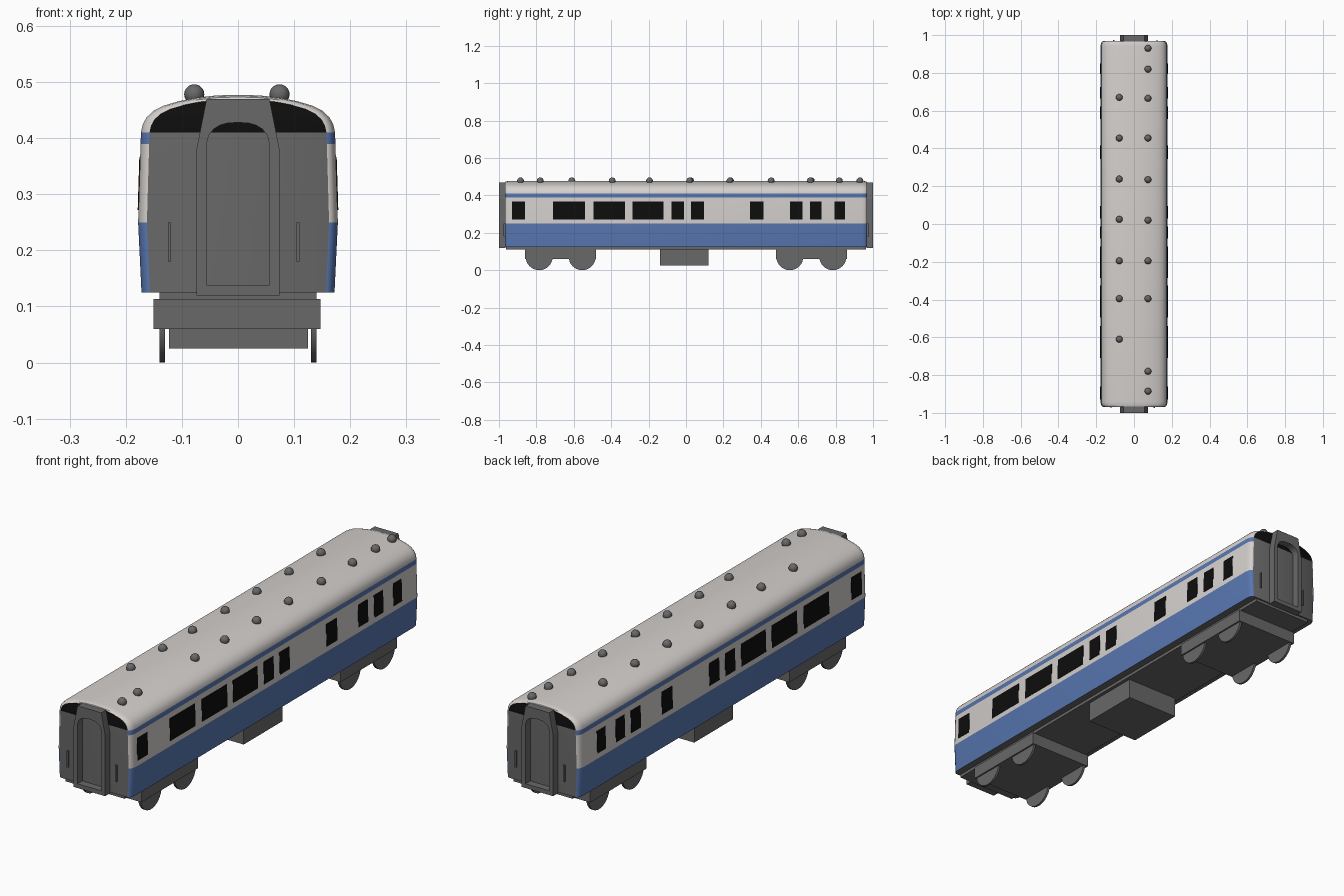
import bpy, bmesh, math
from mathutils import Matrix

if "Cube" in bpy.data.objects:
    bpy.data.objects.remove(bpy.data.objects["Cube"])


def material(name, r, g, b):
    m = bpy.data.materials.new(name)
    m.diffuse_color = (r, g, b, 1)
    m.use_nodes = True
    m.node_tree.nodes["Principled BSDF"].inputs["Base Color"].default_value = m.diffuse_color
    return m


WHITE = material("warm white", 0.66, 0.63, 0.61)
BLUE = material("blue", 0.095, 0.18, 0.43)
GREY = material("dark grey", 0.14, 0.14, 0.14)
BLACK = material("black", 0.004, 0.004, 0.004)


def finish(name, bm, mats, smooth=False):
    bmesh.ops.recalc_face_normals(bm, faces=bm.faces)
    me = bpy.data.meshes.new(name)
    bm.to_mesh(me)
    bm.free()
    for m in mats:
        me.materials.append(m)
    ob = bpy.data.objects.new(name, me)
    bpy.context.collection.objects.link(ob)
    if smooth:
        bpy.context.view_layer.objects.active = ob
        ob.select_set(True)
        bpy.ops.object.shade_smooth_by_angle(angle=math.radians(35))
        ob.select_set(False)
    return ob


def add_box(bm, x0, x1, y0, y1, z0, z1):
    mat = Matrix.Translation(((x0 + x1) / 2, (y0 + y1) / 2, (z0 + z1) / 2))
    mat = mat @ Matrix.Diagonal((x1 - x0, y1 - y0, z1 - z0, 1))
    bmesh.ops.create_cube(bm, size=1, matrix=mat)


def box(name, *dims, mat=GREY):
    bm = bmesh.new()
    add_box(bm, *dims)
    return finish(name, bm, [mat])


# Carriage body: half profile mirrored and lofted along y with rounded ends
HALF = [(0.172, 0.125), (0.178, 0.25), (0.1736, 0.39), (0.173, 0.41),
        (0.170, 0.424), (0.163, 0.437), (0.150, 0.449), (0.132, 0.458),
        (0.105, 0.466), (0.075, 0.472), (0.040, 0.476), (0.012, 0.477)]
END = [(0.968, 0.912, 0.008), (0.965, 0.95, 0.004),
       (0.957, 0.98, 0.0015), (0.942, 1.0, 0.0)]
stations = [(-y, s, d) for y, s, d in END] + [(y, s, d) for y, s, d in END[::-1]]
n = len(HALF)
bm = bmesh.new()
rings = []
for y, s, drop in stations:
    right, left = [], []
    for x, z in HALF:
        zz = z - drop * max(0, (z - 0.41) / 0.067)
        right.append(bm.verts.new((x * s, y, zz)))
        left.append(bm.verts.new((-x * s, y, zz)))
    rings.append(right + left[::-1])
for a, b in zip(rings, rings[1:]):
    for i in range(2 * n):
        j = (i + 1) % (2 * n)
        f = bm.faces.new((a[i], a[j], b[j], b[i]))
        k = min(i, 2 * n - 2 - i)          # band number counted up from the sill
        f.material_index = 2 if i == 2 * n - 1 else 1 if k in (0, 2) else 0
for ring in (rings[0], rings[-1]):         # end walls, black above the waist
    for i in range(n - 1):
        f = bm.faces.new((ring[i], ring[i + 1], ring[2 * n - 2 - i], ring[2 * n - 1 - i]))
        f.material_index = 3 if i >= 3 else 2
finish("carriage_body", bm, [WHITE, BLUE, GREY, BLACK], True)

# Windows: thin plates following the slope of both side walls
WINDOWS = [(-0.93, -0.86), (-0.71, -0.54), (-0.495, -0.325), (-0.285, -0.12),
           (-0.078, -0.012), (0.028, 0.095), (0.343, 0.415), (0.557, 0.622),
           (0.664, 0.725), (0.793, 0.85)]
bm = bmesh.new()
for side in (-1, 1):
    for y0, y1 in WINDOWS:
        add_box(bm, -0.001, 0.0015, y0, y1, 0.272, 0.366)
        bm.verts.ensure_lookup_table()
        for v in bm.verts[-8:]:
            v.co.x = side * (v.co.x + 0.178 - (v.co.z - 0.25) * 0.0314)
finish("windows", bm, [BLACK])

# Underframe and equipment box
box("underframe", -0.14, 0.14, -0.962, 0.962, 0.112, 0.126)
box("equipment_box", -0.123, 0.125, -0.14, 0.12, 0.025, 0.114)


def arch(w, spring, top, bottom):
    pts = [(w, bottom)]
    for i in range(13):
        t = math.pi * i / 12
        c, s = math.cos(t), math.sin(t)
        pts.append((w * math.copysign(abs(c) ** 0.8, c), spring + (top - spring) * s ** 0.8))
    return pts + [(-w, bottom)]


def outer_edge(px, pz):
    # project an opening point radially to the tapered gangway outline
    if pz < 0.2:
        return math.copysign(0.074, px), 0.12
    if pz < 0.395:
        return math.copysign(0.074, px), 0.38
    return max(-0.056, min(0.056, px * 1.3)), 0.47


# Gangway frames around an arched doorway, plus end rails
for end, label in ((-1, "front"), (1, "back")):
    inner = arch(0.056, 0.382, 0.428, 0.138)
    outer = [outer_edge(*p) for p in inner]
    bm = bmesh.new()
    loops = [[bm.verts.new((x, end * y, z)) for x, z in pts]
             for pts, y in ((inner, 0.966), (inner, 1.0), (outer, 1.0), (outer, 0.966))]
    for a, b in zip(loops, loops[1:]):
        for i in range(len(inner)):
            j = (i + 1) % len(inner)
            bm.faces.new((a[i], a[j], b[j], b[i]))
    bmesh.ops.remove_doubles(bm, verts=bm.verts, dist=0.0001)
    bmesh.ops.dissolve_degenerate(bm, edges=bm.edges, dist=0.0001)
    finish(label + "_gangway", bm, [GREY])
    bm = bmesh.new()
    for x in (-0.122, 0.107):
        x *= -end
        ys = sorted((end * 0.966, end * 0.975))
        add_box(bm, x - 0.003, x + 0.003, *ys, 0.18, 0.25)
    finish(label + "_end_rails", bm, [GREY])

# Bogies with four wheels each
for end, label in ((-1, "front"), (1, "back")):
    c = end * 0.67
    bm = bmesh.new()
    add_box(bm, -0.151, 0.147, c - 0.19, c + 0.19, 0.06, 0.113)
    finish(label + "_bogie", bm, [GREY])
    bm = bmesh.new()
    for x in (-0.135, 0.135):
        for dy in (-0.115, 0.115):
            bmesh.ops.create_cone(
                bm, cap_ends=True, segments=32, radius1=0.072, radius2=0.072, depth=0.01,
                matrix=Matrix.Translation((x, c + dy, 0.072)) @ Matrix.Rotation(math.pi / 2, 4, 'Y'))
    finish(label + "_wheels", bm, [GREY], True)

# Roof ventilators
VENTS = {0.074: (0.93, 0.82, 0.665, 0.455, 0.235, 0.02, -0.195, -0.395, -0.78, -0.885),
         -0.078: (0.67, 0.455, 0.238, 0.025, -0.195, -0.395, -0.61)}
bm = bmesh.new()
for x, ys in VENTS.items():
    for y in ys:
        bmesh.ops.create_uvsphere(bm, u_segments=16, v_segments=10, radius=0.018,
                                  matrix=Matrix.Translation((x, y, 0.478)))
finish("roof_vents", bm, [GREY], True)
